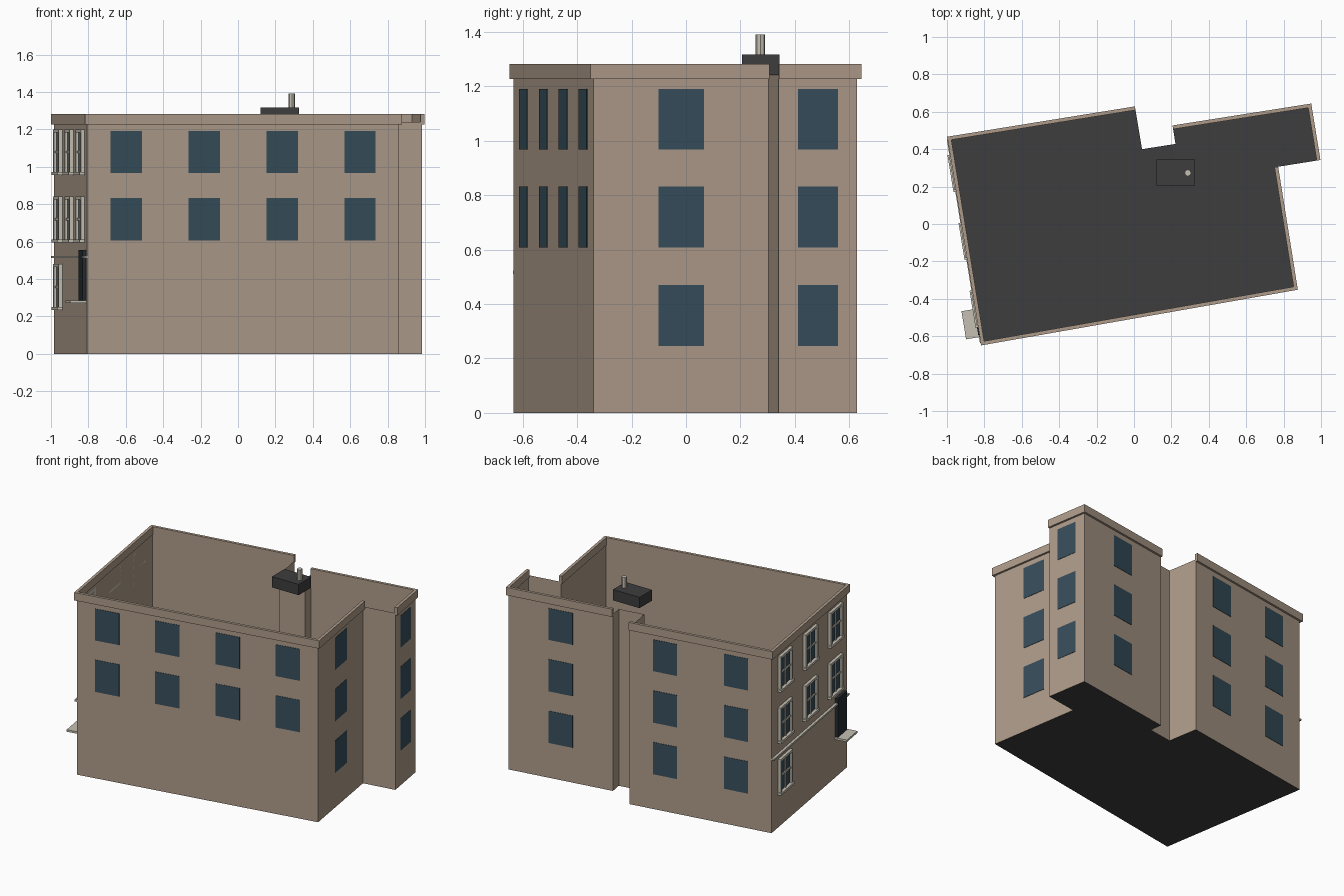
import bpy, bmesh, math
from mathutils import Vector

if "Cube" in bpy.data.objects:
    bpy.data.objects.remove(bpy.data.objects["Cube"])


def material(name, rgb):
    m = bpy.data.materials.new(name)
    m.diffuse_color = (*rgb, 1)
    m.use_nodes = True
    m.node_tree.nodes["Principled BSDF"].inputs["Base Color"].default_value = m.diffuse_color
    return m


WALL = material("tan wall", (0.42, 0.33, 0.255))
GLASS = material("blue glass", (0.037, 0.075, 0.105))
DARK = material("dark roofing", (0.047, 0.047, 0.047))
TRIM = material("pale trim", (0.56, 0.53, 0.45))
DOOR = material("dark door", (0.018, 0.026, 0.032))

# Footprint, counter-clockwise from the front left corner
P = [Vector(p) for p in [(-.806, -.633), (.86, -.34), (.757, .304), (.983, .34),
                         (.936, .628), (.208, .513), (.222, .428), (.043, .40),
                         (.007, .615), (-.983, .455)]]
N = len(P)
WALL_TOP = 1.24


def finish(name, bm, mat):
    mesh = bpy.data.meshes.new(name)
    bm.to_mesh(mesh)
    bm.free()
    mesh.materials.append(mat)
    ob = bpy.data.objects.new(name, mesh)
    bpy.context.collection.objects.link(ob)
    return ob


def length(e):
    return (P[(e + 1) % N] - P[e]).length


def add_box(bm, e, s0, s1, z0, z1, n0, n1):
    """Box on wall e: s along the wall, z height, n outward distance."""
    d = (P[(e + 1) % N] - P[e]).normalized()
    n = Vector((d.y, -d.x))
    rings = []
    for z in (z0, z1):
        pts = [P[e] + d * s + n * o for s, o in ((s0, n1), (s1, n1), (s1, n0), (s0, n0))]
        rings.append([bm.verts.new((p.x, p.y, z)) for p in pts])
    lo, hi = rings
    bm.faces.new(lo[::-1])
    bm.faces.new(hi)
    for i in range(4):
        j = (i + 1) % 4
        bm.faces.new((lo[i], lo[j], hi[j], hi[i]))


def wall_boxes(name, e, boxes, mat):
    bm = bmesh.new()
    for b in boxes:
        add_box(bm, e, *b)
    return finish(name, bm, mat)


# Thin outer walls, open at the top
bm = bmesh.new()
lo = [bm.verts.new((p.x, p.y, 0)) for p in P]
hi = [bm.verts.new((p.x, p.y, WALL_TOP)) for p in P]
for i in range(N):
    j = (i + 1) % N
    bm.faces.new((lo[i], lo[j], hi[j], hi[i]))
finish("walls", bm, WALL)

# Dark floor slab surface
bm = bmesh.new()
bm.faces.new([bm.verts.new((p.x, p.y, 0)) for p in P][::-1])
finish("floor", bm, DARK)

# Parapet cornice on the long edges only
for e in (0, 1, 3, 4, 8, 9):
    start = 0.014 if e in (0, 4, 9) else 0
    end = 0.014 if e in (0, 3, 8, 9) else 0
    wall_boxes("cornice", e, [(-start, length(e) + end, 1.226, 1.281, -.006, .014)], WALL)

# Plain flat windows: wall -> columns, with the front missing its ground row
ROWS = [(.245, .47), (.607, .832), (.968, 1.19)]
for e, cols in {0: 4, 1: 1, 3: 1, 4: 1, 8: 2}.items():
    L = length(e)
    w = min(.17, L * .51)
    boxes = []
    for z0, z1 in (ROWS[1:] if e == 0 else ROWS):
        for c in range(cols):
            s = L * (c + .5) / cols
            boxes.append((s - w / 2, s + w / 2, z0, z1, .0005, .003))
    wall_boxes("flat_windows", e, boxes, GLASS)

# Framed sash windows on the entrance side
E = 9
L = length(E)
for row, (z0, z1) in enumerate(ROWS):
    for c in range(1 if row == 0 else 3):
        s, h = L * (c + .5) / 3, .085
        wall_boxes("sash_glass", E, [(s - h, s + h, z0, z1, .001, .006)], GLASS)
        mid = (z0 + z1) / 2
        wall_boxes("sash_frame", E, [
            (s - h - .006, s - h + .014, z0, z1, .0, .02),
            (s + h - .014, s + h + .006, z0, z1, .0, .02),
            (s - h - .006, s + h + .006, z1 - .006, z1 + .01, .0, .02),
            (s - .005, s + .005, z0, z1, .0, .013),
            (s - h, s + h, mid - .006, mid + .006, .0, .013),
            (s - h - .015, s + h + .015, z0 - .012, z0 + .004, .0, .028)], TRIM)

# Band course, door and doorstep
wall_boxes("band_course", E, [(0, L, .511, .523, 0, .018)], TRIM)
d = L - .107
wall_boxes("door", E, [(d - .065, d + .065, .284, .556, .0, .02)], DOOR)
wall_boxes("doorstep", E, [(d - .076, d + .076, .271, .285, 0, .088)], TRIM)

# Rooftop unit and vent pipe
bpy.ops.mesh.primitive_cube_add(size=1, location=(.223, .275, 1.279))
unit = bpy.context.object
unit.name = "rooftop_unit"
unit.scale = (.206, .138, .076)
unit.data.materials.append(DARK)
bpy.ops.mesh.primitive_cylinder_add(vertices=8, radius=.018, depth=.075, location=(.288, .273, 1.3535))
pipe = bpy.context.object
pipe.name = "vent_pipe"
pipe.data.materials.append(TRIM)
